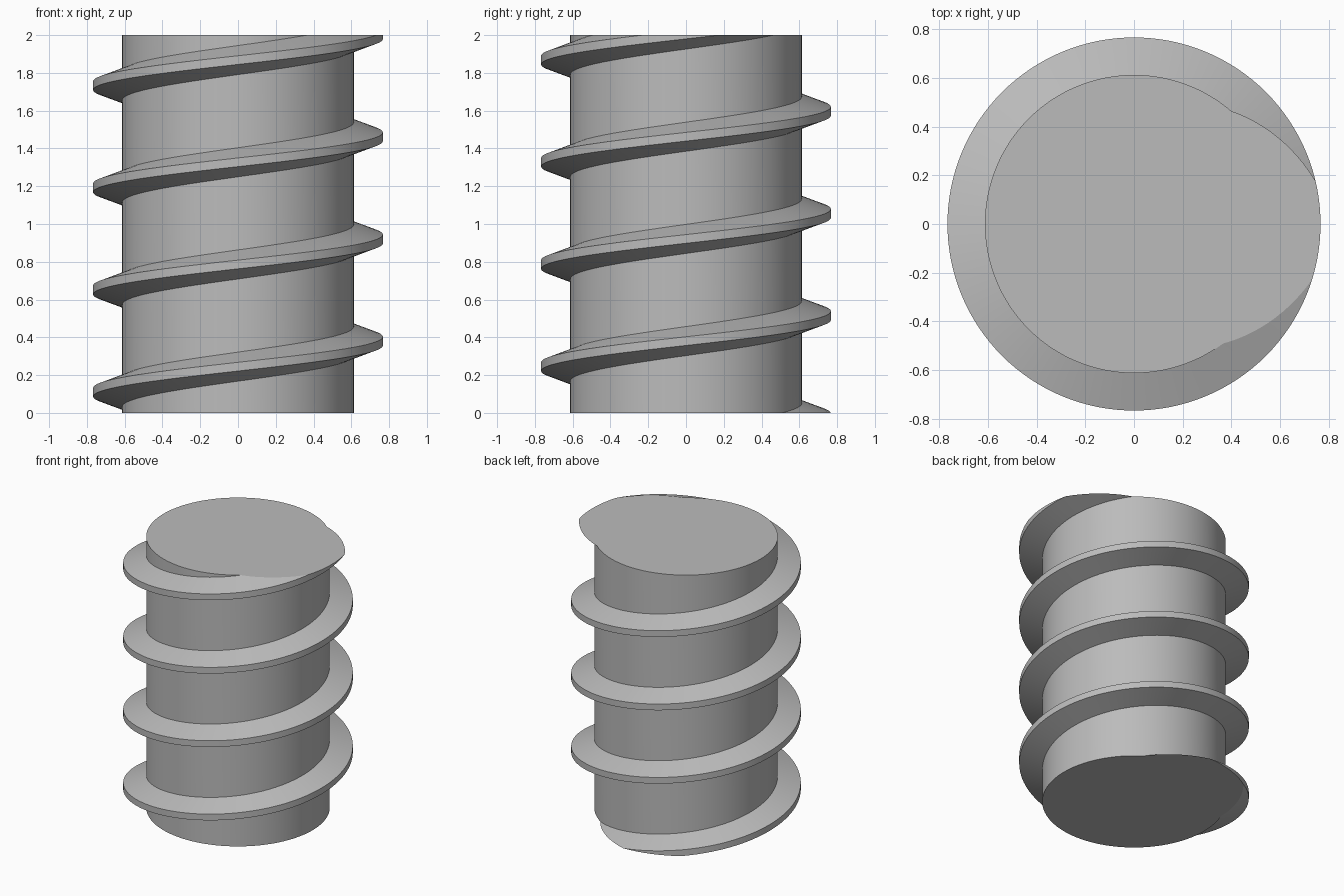
import bpy
import bmesh
from math import cos, sin, tau, radians

default = bpy.data.objects.get("Cube")
if default:
    bpy.data.objects.remove(default, do_unlink=True)

HEIGHT = 2.0
CORE_R, CREST_R = 0.613, 0.767
PITCH = 0.541
ROOT_HALF, CREST_HALF = 0.077, 0.023   # half widths of the thread
SEGMENTS = 128                         # per turn
TURNS = 6

# Plain grey metal
grey = bpy.data.materials.new("plain_grey")
grey.use_nodes = True
colour = (0.5, 0.5, 0.5, 1)
grey.diffuse_color = colour
grey.node_tree.nodes["Principled BSDF"].inputs["Base Color"].default_value = colour

# One pitch of the thread section: root, crest, crest, root, wall up to the next root
profile = [(CORE_R, -ROOT_HALF), (CREST_R, -CREST_HALF), (CREST_R, CREST_HALF),
           (CORE_R, ROOT_HALF), (CORE_R, PITCH - ROOT_HALF)]

# Sweep the section along a right-handed helix, longer than the finished shaft
bm = bmesh.new()
start = HEIGHT + 0.003 - 5 * PITCH
previous = None
for i in range(SEGMENTS * TURNS + 1):
    angle = tau * i / SEGMENTS
    lift = start + PITCH * i / SEGMENTS
    ring = [bm.verts.new((r * cos(angle), r * sin(angle), z + lift)) for r, z in profile]
    if previous:
        for k in range(len(profile) - 1):
            bm.faces.new((previous[k], ring[k], ring[k + 1], previous[k + 1]))
    previous = ring
bmesh.ops.remove_doubles(bm, verts=bm.verts, dist=0.0001)

# Cut the shaft square at both ends and cap it
for level, direction in ((0, -1), (HEIGHT, 1)):
    cut = bmesh.ops.bisect_plane(
        bm, geom=bm.verts[:] + bm.edges[:] + bm.faces[:], dist=0.00001,
        plane_co=(0, 0, level), plane_no=(0, 0, direction), clear_outer=True)
    rim = [e for e in cut["geom_cut"] if isinstance(e, bmesh.types.BMEdge)]
    bmesh.ops.edgeloop_fill(bm, edges=rim)
bmesh.ops.recalc_face_normals(bm, faces=bm.faces)

mesh = bpy.data.meshes.new("threaded_shaft")
bm.to_mesh(mesh)
bm.free()
mesh.materials.append(grey)
shaft = bpy.data.objects.new("threaded_shaft", mesh)
bpy.context.collection.objects.link(shaft)

# Smooth walls and flanks, crisp thread edges and caps
bpy.ops.object.select_all(action="DESELECT")
shaft.select_set(True)
bpy.context.view_layer.objects.active = shaft
bpy.ops.object.shade_smooth_by_angle(angle=radians(15))
